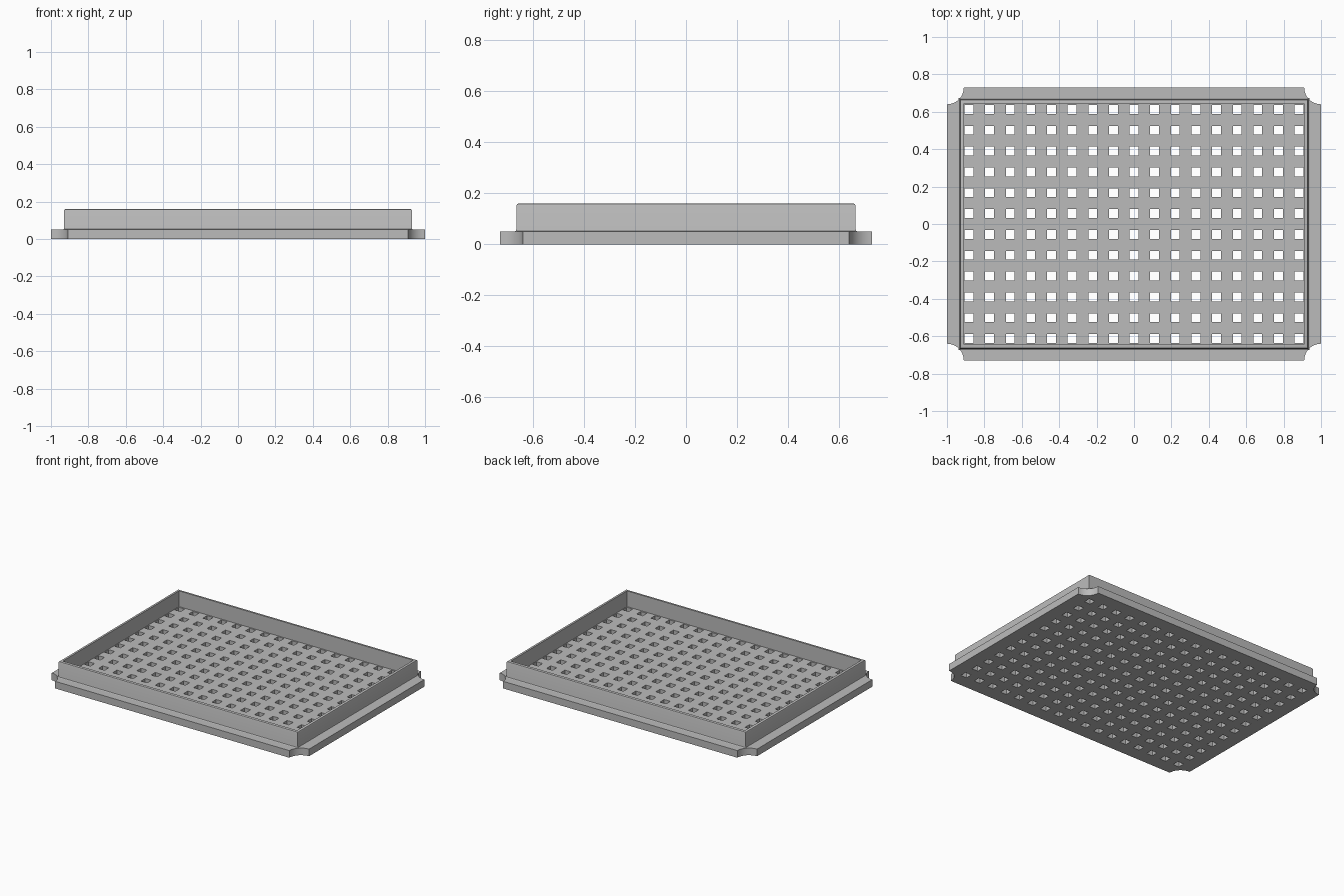
import bpy
import bmesh
from math import sin, cos, pi

old = bpy.data.objects.get("Cube")
if old:
    bpy.data.objects.remove(old, do_unlink=True)

HALF_X, HALF_Y, PLATE = 1.0, 0.73, 0.05
WALL_X, WALL_Y = 0.93, 0.665
NOTCH = 0.09
COLS, ROWS = 17, 12
STEP_X, STEP_Y, HOLE = 0.1103, 0.1113, 0.047

grey = bpy.data.materials.new("plain grey")
grey.use_nodes = True
GREY = (0.5, 0.5, 0.5, 1)
grey.diffuse_color = GREY
grey.node_tree.nodes["Principled BSDF"].inputs["Base Color"].default_value = GREY


def make_object(name, bm):
    bmesh.ops.recalc_face_normals(bm, faces=bm.faces)
    mesh = bpy.data.meshes.new(name)
    bm.to_mesh(mesh)
    bm.free()
    mesh.materials.append(grey)
    obj = bpy.data.objects.new(name, mesh)
    bpy.context.collection.objects.link(obj)
    return obj


def smooth(obj):
    bpy.ops.object.select_all(action="DESELECT")
    obj.select_set(True)
    bpy.context.view_layer.objects.active = obj
    bpy.ops.object.shade_smooth_by_angle(angle=pi / 5)


# Base plate with a scooped quarter circle at each corner
bm = bmesh.new()
outline = []
for sx, sy, start in ((1, 1, 1.5), (-1, 1, 2), (-1, -1, 0.5), (1, -1, 1)):
    # each scoop runs clockwise around its corner point
    for i in range(13):
        a = pi * (start - i / 24)
        outline.append(bm.verts.new((sx * HALF_X + NOTCH * cos(a),
                                     sy * HALF_Y + NOTCH * sin(a), 0)))
bottom = bm.faces.new(outline)
top = bmesh.ops.extrude_face_region(bm, geom=[bottom])["geom"]
bmesh.ops.translate(bm, vec=(0, 0, PLATE),
                    verts=[v for v in top if isinstance(v, bmesh.types.BMVert)])
plate = make_object("perforated_base_plate", bm)

# Grid of square through holes
bm = bmesh.new()
for c in range(COLS):
    for r in range(ROWS):
        hole = bmesh.ops.create_cube(bm, size=1)["verts"]
        bmesh.ops.scale(bm, vec=(HOLE, HOLE, 4 * PLATE), verts=hole)
        bmesh.ops.translate(bm, verts=hole, vec=((c - (COLS - 1) / 2) * STEP_X,
                                                 (r - (ROWS - 1) / 2) * STEP_Y, 0))
cutter = make_object("hole_cutter", bm)
cutter.hide_render = True
cut = plate.modifiers.new("holes", "BOOLEAN")
cut.operation = "DIFFERENCE"
cut.solver = "EXACT"
cut.object = cutter
bpy.context.view_layer.objects.active = plate
bpy.ops.object.modifier_apply(modifier=cut.name)
bpy.data.objects.remove(cutter, do_unlink=True)
smooth(plate)

# Upright rim: outward offset and height of each ring around the section
section = [(0.008, 0.05), (0.002, 0.053), (0, 0.06), (0, 0.152), (-0.003, 0.158),
           (-0.008, 0.16), (-0.02, 0.16), (-0.02, 0.05)]
bm = bmesh.new()
rings = [[bm.verts.new((sx * (WALL_X + d), sy * (WALL_Y + d), z))
          for sx, sy in ((1, 1), (-1, 1), (-1, -1), (1, -1))] for d, z in section]
for a, b in zip(rings, rings[1:]):
    for i in range(4):
        j = (i + 1) % 4
        bm.faces.new((a[i], a[j], b[j], b[i]))
rim = make_object("upright_rim", bm)
smooth(rim)
